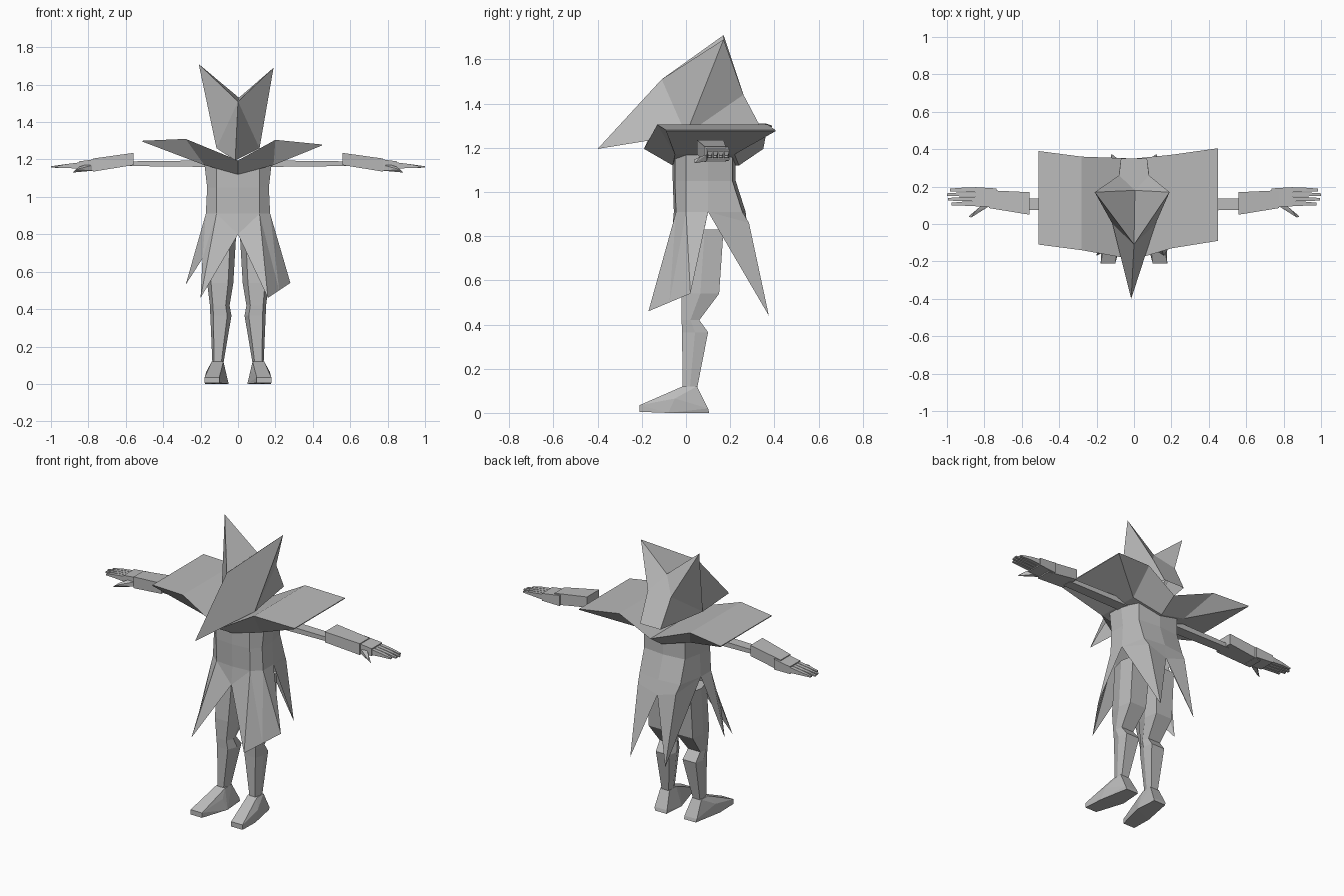
import bpy, bmesh

if "Cube" in bpy.data.objects:
    bpy.data.objects.remove(bpy.data.objects["Cube"])

grey = bpy.data.materials.new("plain grey")
grey.diffuse_color = (0.5, 0.5, 0.5, 1)
grey.use_nodes = True
grey.node_tree.nodes["Principled BSDF"].inputs["Base Color"].default_value = grey.diffuse_color


def finish(name, bm, mirror=False):
    bmesh.ops.recalc_face_normals(bm, faces=bm.faces)
    me = bpy.data.meshes.new(name)
    bm.to_mesh(me)
    bm.free()
    me.materials.append(grey)
    ob = bpy.data.objects.new(name, me)
    bpy.context.collection.objects.link(ob)
    if mirror:
        ob.modifiers.new("mirror", 'MIRROR').use_mirror_merge = False
    return ob


def loft(name, rings, mirror=False, caps=True):
    bm = bmesh.new()
    vs = [[bm.verts.new(p) for p in r] for r in rings]
    n = len(rings[0])
    for a, b in zip(vs, vs[1:]):
        for i in range(n):
            j = (i + 1) % n
            bm.faces.new((a[i], a[j], b[j], b[i]))
    if caps:
        bm.faces.new(vs[0])
        bm.faces.new(vs[-1])
    return finish(name, bm, mirror)


def hull(name, pts, mirror=False):
    bm = bmesh.new()
    for p in pts:
        bm.verts.new(p)
    bmesh.ops.convex_hull(bm, input=bm.verts)
    return finish(name, bm, mirror)


def sheet(name, points, faces):
    """Faces are given as space-separated point names."""
    bm = bmesh.new()
    v = {k: bm.verts.new(p) for k, p in points.items()}
    for f in faces:
        bm.faces.new([v[k] for k in f.split()])
    return finish(name, bm)


def x_rect(x, y0, y1, z0, z1):
    return [(x, y0, z0), (x, y1, z0), (x, y1, z1), (x, y0, z1)]


def leg_ring(x0, x1, y0, y1, z):
    w, ym = x1 - x0, (y0 + y1) / 2
    return [(x0 + .2 * w, y0, z), (x1 - .15 * w, y0, z), (x1, ym, z),
            (x1 - .1 * w, y1, z), (x0 + .1 * w, y1, z), (x0, ym, z)]


# Hood with a front beak and two raised points
pts = {"beak": (-.015, -.40, 1.195), "brow": (0, -.11, 1.51), "apex": (.005, .18, 1.53)}
faces = ["shL apex shR backR backL"]
for k, s, tip in (("L", -1, (-.21, .17, 1.71)), ("R", 1, (.19, .17, 1.69))):
    pts.update({"tip" + k: tip, "cor" + k: (s * .115, 0, 1.26),
                "sh" + k: (s * .08, .26, 1.44), "back" + k: (s * .07, .35, 1.27)})
    faces += [f.replace("#", k) for f in (
        "brow tip# cor#", "brow cor# beak", "brow apex tip#",
        "apex sh# tip#", "tip# sh# cor#", "sh# back# cor#")]
sheet("hood", pts, faces)

# Wide shoulder mantle: x, upper (front, back, z), lower (x, front, back, z)
stations = [(-.51, -.11, .39, 1.30, -.51, -.11, .39, 1.295),
            (-.28, -.14, .36, 1.31, -.18, -.05, .22, 1.17),
            (0, -.19, .35, 1.195, 0, -.06, .24, 1.12),
            (.20, -.13, .37, 1.305, .19, -.05, .22, 1.17),
            (.45, -.09, .405, 1.28, .45, -.09, .405, 1.275)]
loft("shoulder_mantle", [[(a, f, z), (a, b, z), (c, g, w), (c, d, w)]
                         for a, f, b, z, c, d, g, w in stations])


# Coat body
def coat_ring(hw, f, b, z):
    half = [(0, f), (.115, f + .01), (hw, .0), (hw, .10), (.14, b - .015), (0, b)]
    return ([(x, y, z) for x, y in half]
            + [(-x, y, z) for x, y in reversed(half[1:-1])])


loft("coat_body", [coat_ring(.18, -.06, .225, 1.18), coat_ring(.165, -.06, .225, 1.05),
                   coat_ring(.172, -.055, .27, .91)], caps=False)

# Pointed coat tails, slit at front, sides and back
for name, s, tail, notch, outer in (
        ("left", -1, (-.20, -.17, .46), (-.19, -.07, .67), (-.28, .02, .53)),
        ("right", 1, (.16, -.17, .46), (.22, -.075, .50), (.28, .02, .54))):
    sheet(name + "_coat_tails", {
        "fc": (0, -.055, .91), "fs": (0, -.065, .80), "fm": (s * .115, -.045, .91),
        "s0": (s * .172, 0, .91), "s1": (s * .172, .10, .91),
        "tail": tail, "notch": notch, "outer": outer,
        "bm": (s * .14, .255, .91), "bc": (0, .27, .91), "bs": (0, .28, .82),
        "bulge": (s * .13, .285, .86), "btail": (s * .12, .375, .44)},
        ["fc fs fm", "fm fs tail", "fm tail notch", "fm notch s0", "s0 notch outer",
         "s0 outer s1", "s1 btail bulge", "s1 bulge bm", "bm bulge bs bc",
         "bulge btail bs"])

# Legs
loft("leg", [leg_ring(.008, .165, 0, .17, .83), leg_ring(.025, .165, -.02, .15, .54),
             leg_ring(.045, .15, -.02, .06, .42), leg_ring(.035, .148, -.018, .10, .365),
             leg_ring(.078, .137, -.015, .05, .11)], mirror=True)

# Shoes
hull("shoe", [(x, y, .12) for x in (.078, .14) for y in (-.015, .05)]
     + [(.07, -.05, .068), (.17, -.05, .065)]
     + [(x, -.21, z) for x in (.10, .178) for z in (.005, .035)]
     + [(.05, -.03, 0), (.175, -.08, 0), (.06, .105, 0), (.14, .105, 0),
        (.06, .10, .02), (.145, .10, .02)], mirror=True)

# Arms, cuffs and hands
loft("upper_arm", [x_rect(.15, .07, .14, 1.16, 1.195), x_rect(.58, .075, .135, 1.165, 1.19)],
     mirror=True)
loft("cuff", [x_rect(.56, .05, .17, 1.17, 1.235), x_rect(.775, .085, .18, 1.135, 1.205)],
     mirror=True)
loft("palm", [x_rect(.735, .09, .19, 1.14, 1.205), x_rect(.85, .095, .197, 1.145, 1.19)],
     mirror=True)
for i, tip in enumerate((.975, .995, 1.0, .985)):
    y = .096 + i * .025
    loft("finger", [x_rect(.84, y, y + .023, 1.15, 1.185),
                    x_rect(.92, y + .002, y + .023, 1.155, 1.175),
                    x_rect(tip, y + .004, y + .018, 1.156, 1.164)], mirror=True)
hull("thumb", [(.775, .095, z) for z in (1.14, 1.17)] + [(.82, .095, z) for z in (1.14, 1.17)]
     + [(.85, .065, z) for z in (1.135, 1.16)] + [(.885, .04, 1.13), (.87, .035, 1.145)],
     mirror=True)
